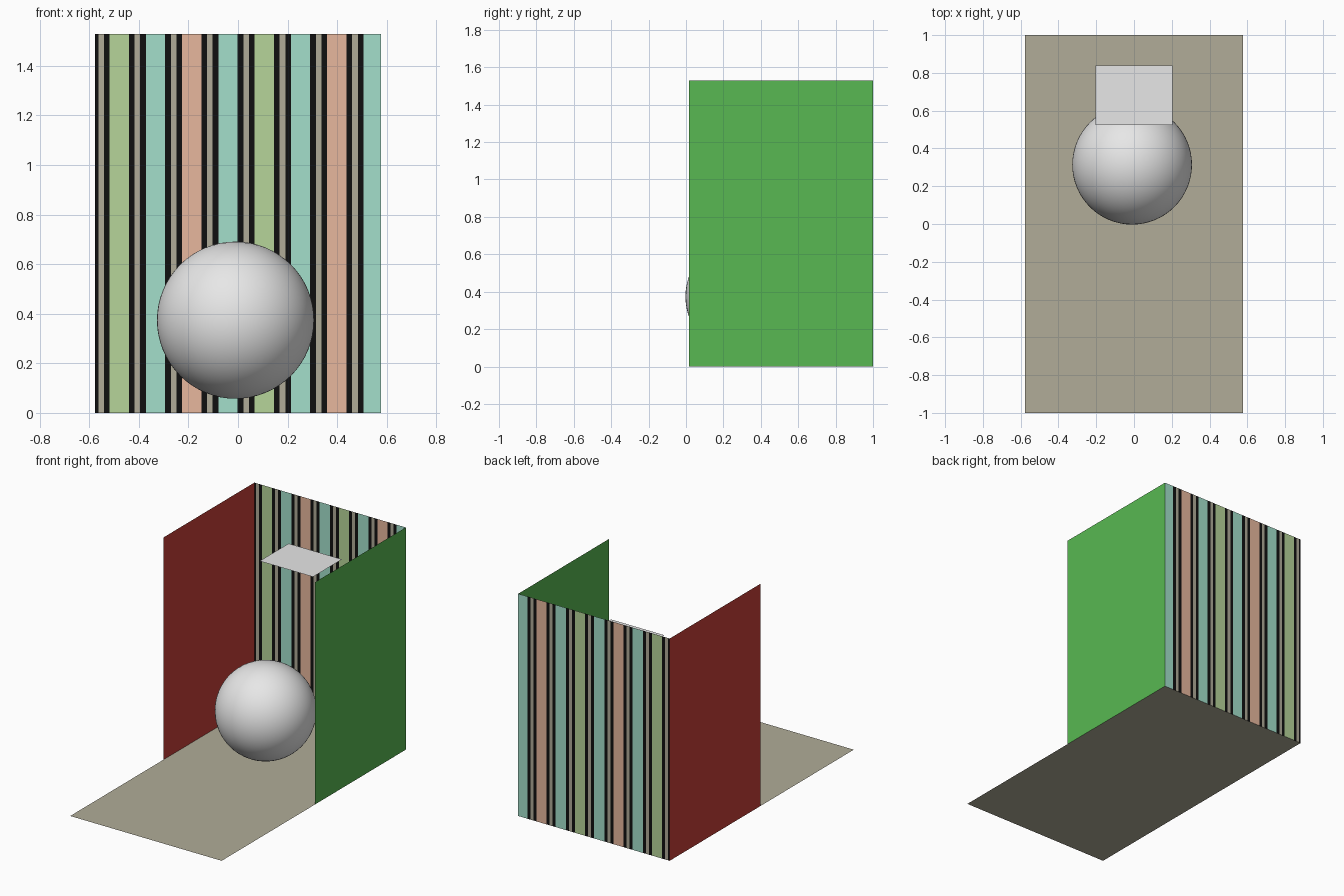
import bpy
import bmesh
from mathutils import Vector

cube = bpy.data.objects.get("Cube")
if cube:
    bpy.data.objects.remove(cube, do_unlink=True)

HALF_W, DEPTH, HEIGHT, WALL_FRONT = 0.576, 1.0, 1.528, 0.015


def material(name, r, g, b):
    m = bpy.data.materials.new(name)
    m.use_nodes = True
    m.diffuse_color = (r, g, b, 1)
    m.node_tree.nodes["Principled BSDF"].inputs["Base Color"].default_value = (r, g, b, 1)
    return m


white = material("white", 0.8, 0.8, 0.8)
tan = material("tan", 0.44, 0.415, 0.315)
red = material("wall red", 0.57, 0.05, 0.04)
green = material("wall green", 0.098, 0.485, 0.085)
black = material("stripe black", 0.005, 0.005, 0.005)
lime = material("stripe lime", 0.47, 0.66, 0.32)
teal = material("stripe teal", 0.37, 0.74, 0.6)
peach = material("stripe peach", 0.82, 0.49, 0.35)


def sheet(name, corner, u, v, mats, cuts=(), pick=lambda i: 0):
    """Flat sheet from a corner along u and v, split along u at the cut fractions."""
    corner, u, v = Vector(corner), Vector(u), Vector(v)
    bm = bmesh.new()
    stops = [0.0, *cuts, 1.0]
    low = [bm.verts.new(corner + u * t) for t in stops]
    high = [bm.verts.new(corner + u * t + v) for t in stops]
    for i in range(len(stops) - 1):
        face = bm.faces.new((low[i], low[i + 1], high[i + 1], high[i]))
        face.material_index = pick(i)
    mesh = bpy.data.meshes.new(name)
    bm.to_mesh(mesh)
    bm.free()
    for m in mats:
        mesh.materials.append(m)
    obj = bpy.data.objects.new(name, mesh)
    bpy.context.collection.objects.link(obj)
    return obj


# Floor and side walls
width = 2 * HALF_W
side_depth = DEPTH - WALL_FRONT
sheet("floor", (-HALF_W, -DEPTH, 0), (width, 0, 0), (0, 2 * DEPTH, 0), [tan])
sheet("right_wall", (-HALF_W, WALL_FRONT, 0), (0, side_depth, 0), (0, 0, HEIGHT), [red])
sheet("left_wall", (HALF_W, DEPTH, 0), (0, -side_depth, 0), (0, 0, HEIGHT), [green])

# Striped back wall: black, tan, black, then a wide coloured band, repeated
NARROW, WIDE, FIRST_BAND = 0.0228, 0.0779, -0.518
bands = [lime, teal, peach, teal] * 2
edges, stripe_mats = [], []
x = FIRST_BAND - 3 * NARROW
for band in bands:
    for mat, w in ((black, NARROW), (tan, NARROW), (black, NARROW), (band, WIDE)):
        x += w
        edges.append(x)
        stripe_mats.append(mat)
palette = [black, tan, lime, teal, peach]
cuts = [(e + HALF_W) / width for e in edges if -HALF_W < e < HALF_W]
sheet("striped_back_wall", (-HALF_W, DEPTH, 0), (width, 0, 0), (0, 0, HEIGHT), palette,
      cuts, lambda i: palette.index(stripe_mats[min(i, len(stripe_mats) - 1)]))

# Hanging ceiling panel, facing down
sheet("ceiling_panel", (-0.203, 0.84, 1.27), (0.406, 0, 0), (0, -0.315, 0), [white])

# Ball floating just above the floor
bpy.ops.mesh.primitive_uv_sphere_add(segments=64, ring_count=32, radius=0.317,
                                     location=(-0.01, 0.314, 0.374))
ball = bpy.context.object
ball.name = "ball"
ball.data.materials.append(white)
bpy.ops.object.shade_smooth()
